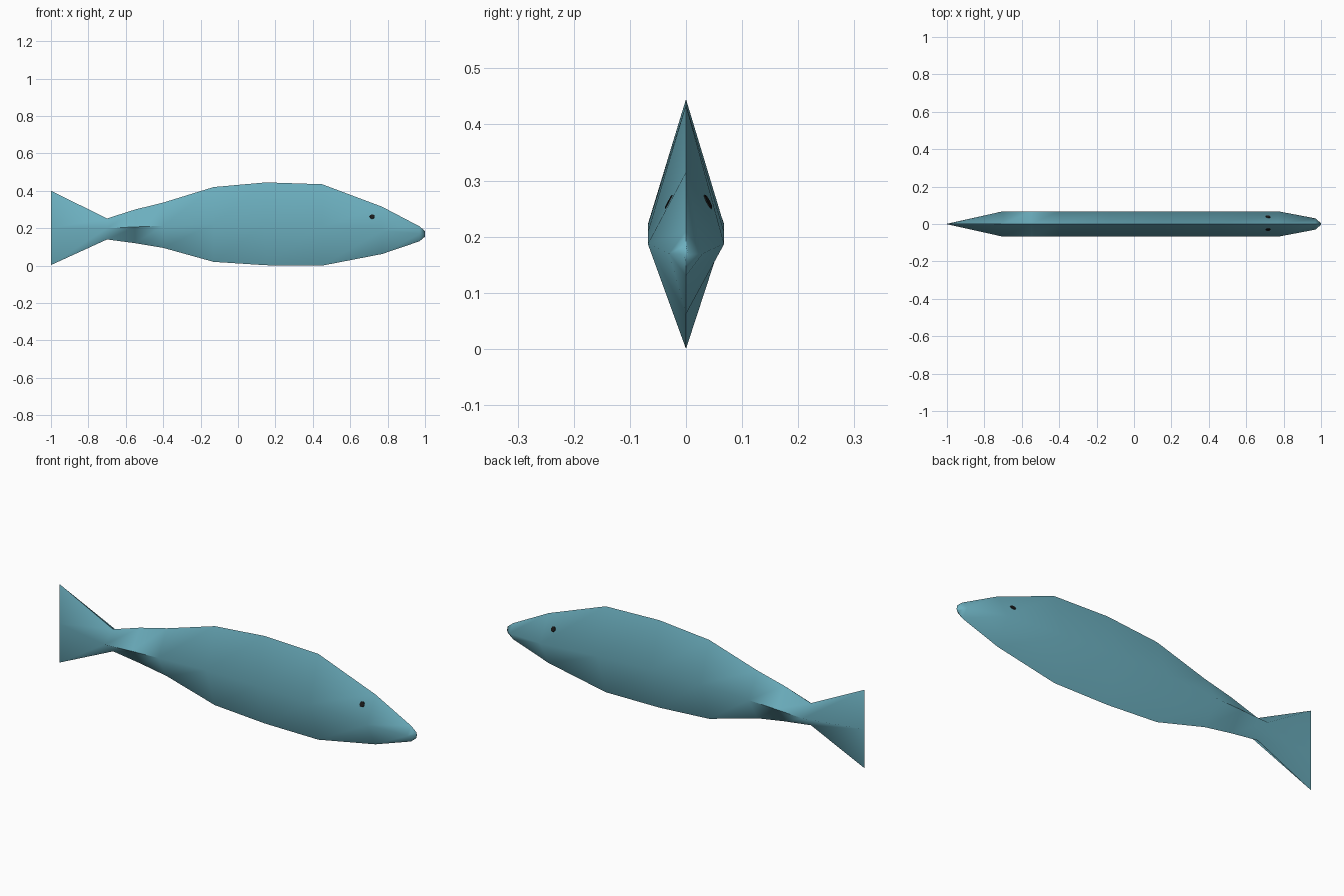
import bpy, bmesh, math
from mathutils import Vector

if "Cube" in bpy.data.objects:
    bpy.data.objects.remove(bpy.data.objects["Cube"])


def material(name, rgb):
    m = bpy.data.materials.new(name)
    m.diffuse_color = (*rgb, 1)
    m.use_nodes = True
    m.node_tree.nodes["Principled BSDF"].inputs["Base Color"].default_value = m.diffuse_color
    return m


TEAL = material("teal skin", (0.15, 0.43, 0.52))
BLACK = material("eye black", (0.01, 0.01, 0.01))

# stations: x, top z, side ridge z, belly z, half width
STATIONS = [
    (-1.00, 0.40, 0.20, 0.003, 0.001),
    (-0.70, 0.252, 0.20, 0.14, 0.068),
    (-0.55, 0.30, 0.207, 0.12, 0.068),
    (-0.40, 0.337, 0.213, 0.095, 0.068),
    (-0.13, 0.42, 0.222, 0.02, 0.068),
    (0.15, 0.445, 0.22, 0.002, 0.068),
    (0.45, 0.435, 0.208, 0.0, 0.068),
    (0.77, 0.315, 0.187, 0.062, 0.068),
    (0.97, 0.21, 0.170, 0.13, 0.030),
    (1.00, 0.185, 0.168, 0.155, 0.004),
]


def finish(bm, name, mat):
    bmesh.ops.recalc_face_normals(bm, faces=bm.faces)
    me = bpy.data.meshes.new(name)
    bm.to_mesh(me)
    bm.free()
    ob = bpy.data.objects.new(name, me)
    bpy.context.collection.objects.link(ob)
    me.materials.append(mat)
    return ob


# body and tail: lofted diamond sections
bm = bmesh.new()
rings = [[bm.verts.new(p) for p in ((x, 0, t), (x, w, m), (x, 0, b), (x, -w, m))]
         for x, t, m, b, w in STATIONS]
for a, b in zip(rings, rings[1:]):
    for i in range(4):
        j = (i + 1) % 4
        bm.faces.new((a[i], a[j], b[j], b[i]))
bm.faces.new(rings[0])
bm.faces.new(rings[-1])
body = finish(bm, "fish_body", TEAL)
bpy.context.view_layer.objects.active = body
body.select_set(True)
bpy.ops.object.shade_smooth_by_angle(angle=math.radians(62))

# eyes: thin discs lying on the head, one each side
deps = bpy.context.evaluated_depsgraph_get()
for side, name in ((-1, "eye_right"), (1, "eye_left")):
    hit, loc, nrm, _ = body.ray_cast(Vector((0.717, side, 0.262)), Vector((0, -side, 0)), depsgraph=deps)
    bm = bmesh.new()
    bmesh.ops.create_cone(bm, cap_ends=True, segments=8, radius1=0.015,
                          radius2=0.013, depth=0.004)
    eye = finish(bm, name, BLACK)
    eye.location = loc
    eye.rotation_euler = nrm.to_track_quat('Z', 'Y').to_euler()
